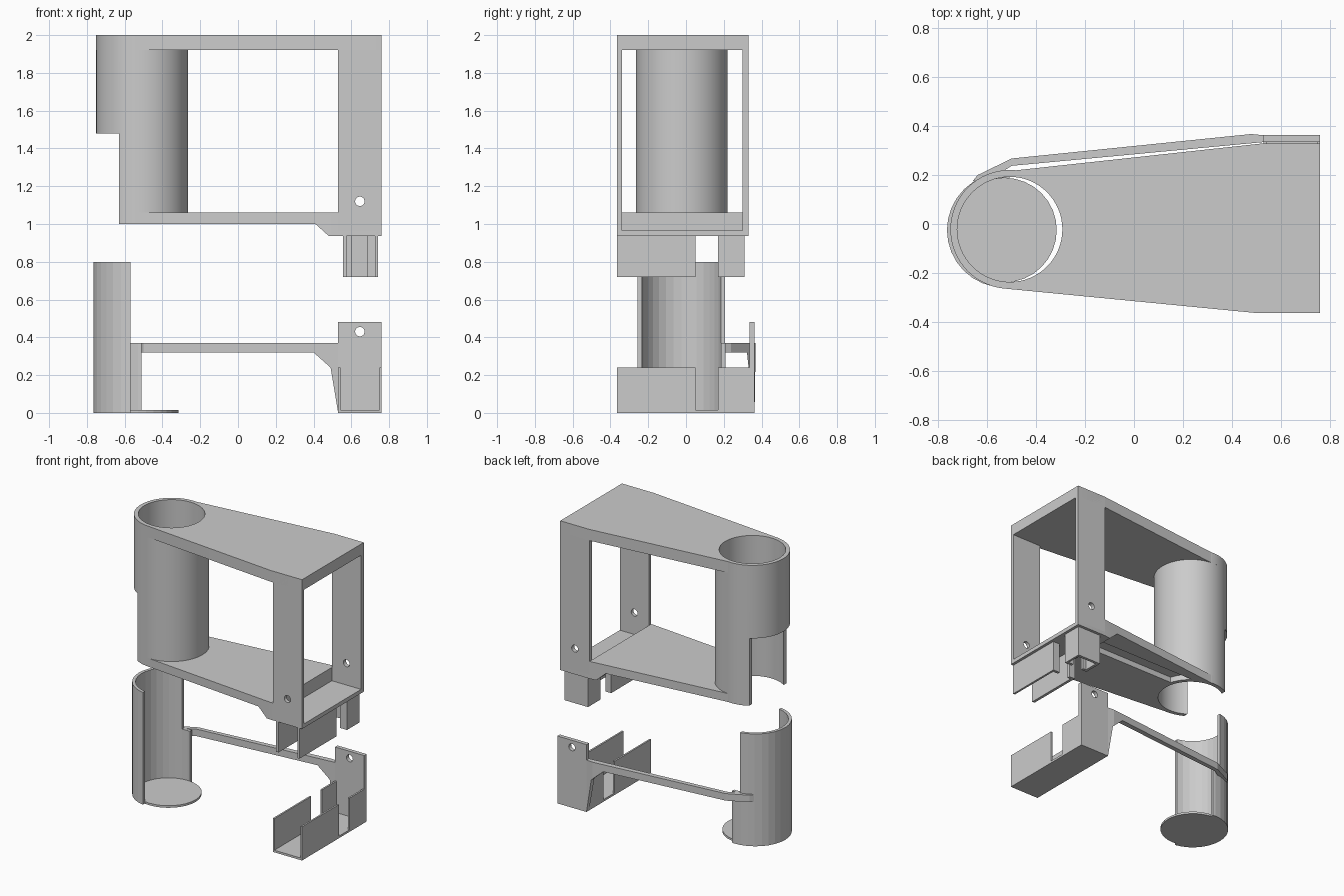
import bpy, bmesh, math
from mathutils import Vector

old = bpy.data.objects.get("Cube")
if old:
    bpy.data.objects.remove(old, do_unlink=True)

grey = bpy.data.materials.new("light grey plastic")
grey.use_nodes = True
colour = (0.6, 0.6, 0.6, 1)
grey.diffuse_color = colour
grey.node_tree.nodes["Principled BSDF"].inputs["Base Color"].default_value = colour


def prism(name, points, low, high, axis="z"):
    """Extrude an outline: XY outline along z, or XZ outline along y."""
    bm = bmesh.new()
    place = (lambda p: (p[0], p[1], low)) if axis == "z" else (lambda p: (p[0], low, p[1]))
    face = bm.faces.new([bm.verts.new(place(p)) for p in points])
    out = bmesh.ops.extrude_face_region(bm, geom=[face])
    move = Vector((0, 0, high - low)) if axis == "z" else Vector((0, high - low, 0))
    bmesh.ops.translate(bm, vec=move, verts=[g for g in out["geom"] if isinstance(g, bmesh.types.BMVert)])
    bmesh.ops.recalc_face_normals(bm, faces=bm.faces)
    mesh = bpy.data.meshes.new(name)
    bm.to_mesh(mesh)
    bm.free()
    mesh.materials.append(grey)
    obj = bpy.data.objects.new(name, mesh)
    bpy.context.collection.objects.link(obj)
    return obj


def box(name, x0, x1, y0, y1, z0, z1):
    return prism(name, [(x0, y0), (x1, y0), (x1, y1), (x0, y1)], z0, z1)


def arc(cx, cy, r, start, end, steps):
    angles = [math.radians(start + (end - start) * i / steps) for i in range(steps + 1)]
    return [(cx + r * math.cos(a), cy + r * math.sin(a)) for a in angles]


def disc(name, cx, cy, r, low, high, sides=64, axis="z"):
    return prism(name, arc(cx, cy, r, 0, 360, sides)[:-1], low, high, axis)


def combine(obj, other, operation="DIFFERENCE"):
    """Apply a boolean and discard the helper."""
    mod = obj.modifiers.new("cut", "BOOLEAN")
    mod.operation, mod.object, mod.solver = operation, other, "EXACT"
    bpy.context.view_layer.objects.active = obj
    bpy.ops.object.modifier_apply(modifier=mod.name)
    bpy.data.objects.remove(other, do_unlink=True)


def smooth(obj):
    bpy.ops.object.select_all(action="DESELECT")
    obj.select_set(True)
    bpy.context.view_layer.objects.active = obj
    bpy.ops.object.shade_smooth_by_angle(angle=math.radians(25))


# Upper housing: tapered plates around a holder tube
TX, TY, RO, RI = -0.508, -0.022, 0.243, 0.215
outline = arc(TX, TY, RO, 84, 264, 32) + [(0.51, -0.365), (0.76, -0.365), (0.76, 0.33), (0.53, 0.33)]


def bore():
    return disc("bore", TX, TY, RI, 0.8, 2.2)


def clearance():
    return box("clearance", -1, -0.63, -1, 1, 0.8, 1.48)


top = prism("top_plate", outline, 1.92, 2.0)
combine(top, bore())

base = prism("base_plate", outline, 0.9, 1.1)
base_side = [(-0.8, 1.0), (0.41, 1.0), (0.48, 0.937), (0.8, 0.937),
             (0.8, 0.965), (0.53, 0.965), (0.53, 1.06), (-0.8, 1.06)]
combine(base, prism("base_side", base_side, -1, 1, "y"), "INTERSECT")
combine(base, bore())
combine(base, clearance())
combine(base, box("cable_channel", -0.4, 0.47, 0.05, 0.17, 0.9, 1.04))

tube = disc("holder_tube", TX, TY, RO, 1.0, 2.0)
combine(tube, bore())
combine(tube, clearance())

# End posts with screw holes
for name, y0, y1 in (("front_post", -0.365, -0.34), ("back_post", 0.3, 0.33)):
    post = box(name, 0.53, 0.76, y0, y1, 0.937, 2.0)
    combine(post, disc("screw_hole", 0.645, 1.12, 0.025, y0 - 0.1, y1 + 0.1, 24, "y"))
    smooth(post)

# Sliding bracket below the housing
for side, x0, x1, lip0, lip1 in (("inner", 0.555, 0.575, 0.555, 0.6), ("outer", 0.725, 0.74, 0.685, 0.74)):
    box(side + "_bracket_wall", x0, x1, -0.365, 0.05, 0.72, 0.94)
    box(side + "_bracket_lip", lip0, lip1, 0.03, 0.05, 0.72, 0.94)
    box(side + "_bracket_rear_wall", x0, x1, 0.17, 0.31, 0.72, 0.94)
    box(side + "_bracket_rear_lip", lip0, lip1, 0.17, 0.19, 0.72, 0.94)
box("bracket_back", 0.555, 0.74, 0.29, 0.31, 0.72, 0.94)

# Lower cradle: faceted shell open toward the tray
SX, SY = -0.53, -0.025
shell = disc("cradle_shell", SX, SY, 0.235, 0, 0.8, 32)
combine(shell, disc("cradle_bore", SX, SY, 0.213, -0.1, 1, 32))
combine(shell, box("front_opening", -0.57, 0, -1, SY, -0.1, 1))
combine(shell, box("upper_opening", -0.57, 0, SY - 0.01, 1, 0.37, 1))
combine(shell, box("lower_opening", -0.51, 0, SY - 0.01, 1, -0.1, 0.38))
disc("cradle_floor", SX, SY, 0.214, 0, 0.015, 32)

# Arm and its end plate
arm_plan = [(-0.66, 0.175), (-0.64, 0.2), (-0.5, 0.268), (0.48, 0.368), (0.53, 0.363), (0.76, 0.363),
            (0.76, 0.335), (0.53, 0.335), (-0.5, 0.238), (-0.57, 0.195)]
arm_side = [(-0.8, 0.32), (0.4, 0.32), (0.49, 0.24), (0.53, 0), (0.8, 0),
            (0.8, 0.48), (0.53, 0.48), (0.53, 0.37), (-0.8, 0.37)]
arm = prism("cradle_arm", arm_plan, -0.1, 0.6)
combine(arm, prism("arm_side", arm_side, -1, 1, "y"), "INTERSECT")
combine(arm, disc("screw_hole", 0.645, 0.43, 0.025, 0.2, 0.5, 24, "y"))

# Tray with cable notches, open at the front
box("tray_floor", 0.53, 0.76, -0.365, 0.34, 0, 0.015)
for side, x0, x1 in (("inner", 0.53, 0.542), ("outer", 0.748, 0.76)):
    box(side + "_tray_wall", x0, x1, -0.365, 0.05, 0, 0.24)
    box(side + "_tray_rear_wall", x0, x1, 0.17, 0.34, 0, 0.24)

for part in (top, base, tube):
    smooth(part)
